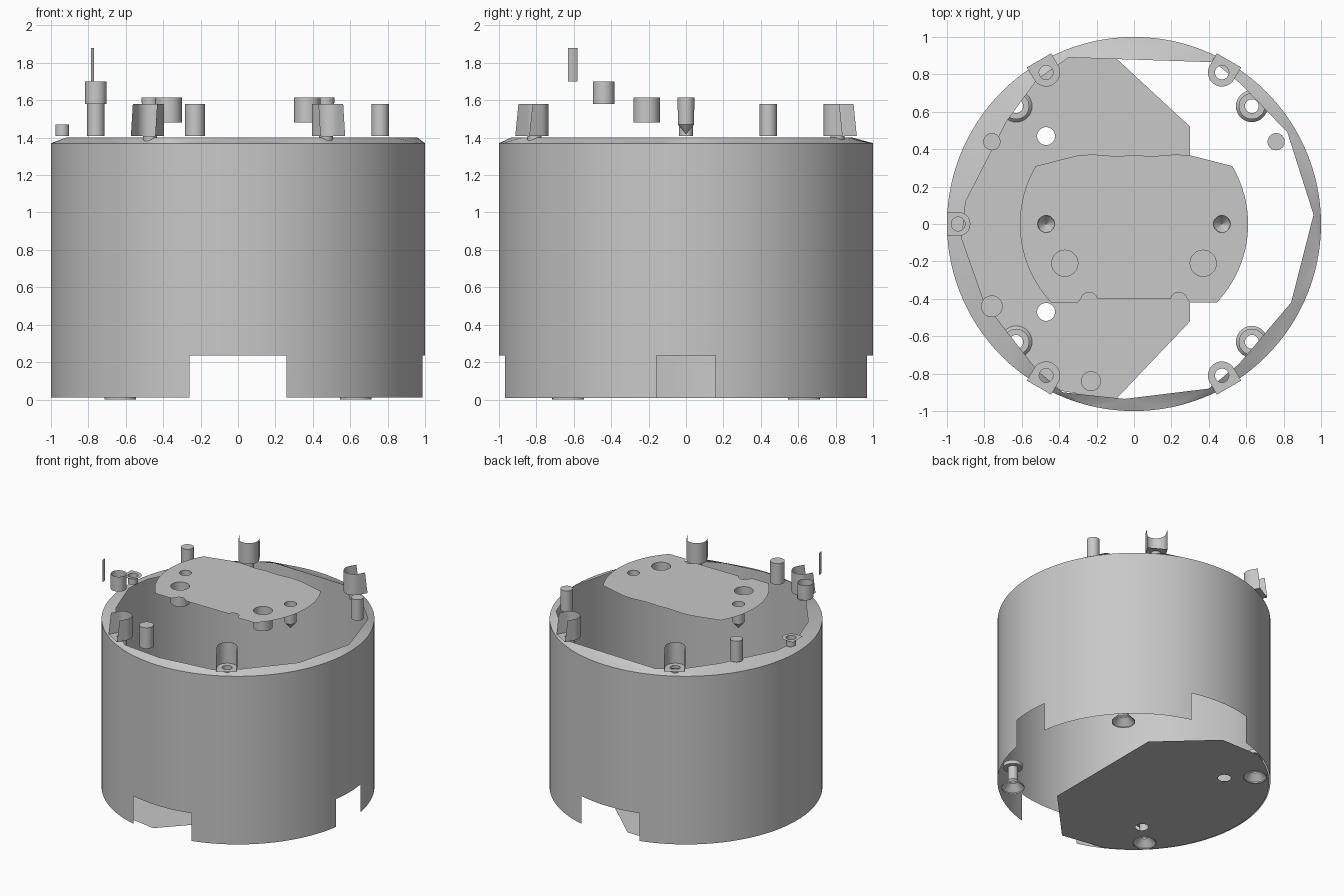
import bpy, bmesh
from math import sin, cos, radians, pi, atan2
from mathutils import Matrix

if "Cube" in bpy.data.objects:
    bpy.data.objects.remove(bpy.data.objects["Cube"])

grey = bpy.data.materials.new("plain_grey")
grey.diffuse_color = (0.58, 0.58, 0.58, 1)
grey.use_nodes = True
grey.node_tree.nodes["Principled BSDF"].inputs["Base Color"].default_value = grey.diffuse_color


def finish(name, bm):
    bmesh.ops.remove_doubles(bm, verts=bm.verts, dist=0.0005)
    me = bpy.data.meshes.new(name)
    bm.to_mesh(me)
    bm.free()
    me.materials.append(grey)
    ob = bpy.data.objects.new(name, me)
    bpy.context.collection.objects.link(ob)
    bpy.ops.object.select_all(action='DESELECT')
    ob.select_set(True)
    bpy.context.view_layer.objects.active = ob
    bpy.ops.object.shade_smooth_by_angle(angle=radians(30))
    return ob


def arc(cx, cy, r, a0=0, a1=360, n=32):
    full = abs(a1 - a0) == 360
    k = n if full else n + 1
    return [(cx + r * cos(radians(a0 + (a1 - a0) * i / n)),
             cy + r * sin(radians(a0 + (a1 - a0) * i / n))) for i in range(k)]


def sheet(bm, loops):
    """Fill flat loops (first outer, rest holes); each loop is (points, z)."""
    edges = []
    for pts, z in loops:
        vs = [bm.verts.new((x, y, z)) for x, y in pts]
        edges += [bm.edges.new((vs[i - 1], vs[i])) for i in range(len(vs))]
    geom = bmesh.ops.triangle_fill(bm, edges=edges, use_beauty=True, normal=(0, 0, 1))["geom"]
    for f in geom:
        if isinstance(f, bmesh.types.BMFace):
            f.normal_update()
            if f.normal.z < 0:
                f.normal_flip()


def tube(bm, x, y, rings, n=32):
    """Round open surface through (radius, z) rings; radius 0 closes it."""
    prev = None
    for r, z in rings:
        cur = [bm.verts.new((px, py, z)) for px, py in arc(x, y, max(r, 0.002), n=n)]
        if prev:
            for i in range(n):
                bm.faces.new((prev[i - 1], prev[i], cur[i], cur[i - 1]))
        if r == 0:
            bm.faces.new(cur)
        prev = cur


# outer drum with cable notches at front, back and right
bm = bmesh.new()
N = 120
levels = [0.01, 0.235, 1.37]
rows = [[bm.verts.new((x, y, z)) for x, y in arc(0, 0, 1, n=N)] for z in levels]
for i in range(N):
    mid = (i + 0.5) * 360 / N
    notch = abs(mid - 90) < 15 or abs(mid - 270) < 15 or min(mid, 360 - mid) < 9
    j = (i + 1) % N
    for k in range(2):
        if k == 0 and notch:
            continue
        bm.faces.new((rows[k][i], rows[k][j], rows[k + 1][j], rows[k + 1][i]))
finish("drum_wall", bm)

# irregular rim sloping slightly up to its inner edge
inner = [(.43, .865), (-.35, .89), (-.52, .77), (-.68, .55), (-.9, .12), (-.92, -.08),
         (-.8, -.42), (-.66, -.6), (-.52, -.78), (-.38, -.9), (-.05, -.935), (.4, -.88),
         (.56, -.75), (.84, -.42), (.96, .05), (.82, .49), (.57, .75)]
bm = bmesh.new()
sheet(bm, [(arc(0, 0, 1, n=N), 1.37), (inner, 1.4)])
finish("top_rim", bm)

# partial floor with screw openings
bm = bmesh.new()
floor = [(.3, .52), (-.1, .89)] + arc(0, 0, .99, 116, 243, 48) + [(-.1, -.94), (.3, -.52)]
holes = [(arc(-.47, s * .47, .048), .008) for s in (1, -1)]
holes += [(arc(-.63, s * .63, .085), .008) for s in (1, -1)]
sheet(bm, [(floor, .008)] + holes)
finish("floor_plate", bm)

# floating top plate with blind holes
bm = bmesh.new()
Z = 1.615
right = arc(0, 0, .61, -43.5, 30.5, 24)
left = [(-x, y) for x, y in reversed(right)]
bump_l = arc(-.24, -.41, .045, 165, 15, 10)
bump_r = arc(.24, -.41, .045, 165, 15, 10)
plate = (right + [(.3, .367), (.22, .372), (.1, .362), (0, .368), (-.1, .362), (-.22, .372), (-.3, .367)]
         + left + [(-.3, -.42)] + bump_l + bump_r + [(.3, -.42)])
sheet(bm, [(plate, Z)] + [(arc(s * .37, -.21, .07), Z) for s in (1, -1)]
      + [(arc(s * .47, 0, .045), Z) for s in (1, -1)])
for s in (1, -1):
    tube(bm, s * .37, -.21, [(.07, Z), (.07, 1.48), (0, 1.48)])
    tube(bm, s * .47, 0, [(.045, Z), (.043, 1.47), (0, 1.42)])
finish("top_plate", bm)

# countersunk foot screw holes
for sx in (1, -1):
    for sy in (1, -1):
        bm = bmesh.new()
        tube(bm, sx * .63, sy * .63, [(.085, 0), (.085, .01), (.037, .06), (.037, .17),
                                      (.07, .17), (.07, .2)])
        finish("foot_screw_hole", bm)


def pocket(name, x, y, r, z0, z1, reach):
    """Open-sided screw pocket facing outwards: U floor, U wall and lower tube."""
    bm = bmesh.new()
    back = arc(0, 0, r, 90, 270, 20)
    sheet(bm, [(back + [(reach, -r), (reach, r)], z0), (arc(0, 0, .037), z0)])
    tube(bm, 0, 0, [(.037, z0), (.037, z0 - .06)])
    if z1 > z0:
        low = [(reach, r)] + back + [(reach, -r)]
        high = [(reach - .02, r)] + back + [(reach - .02, -r)]
        a = [bm.verts.new((*p, z0)) for p in low]
        b = [bm.verts.new((*p, z1)) for p in high]
        for i in range(len(a) - 1):
            bm.faces.new((a[i], a[i + 1], b[i + 1], b[i]))
    bm.transform(Matrix.Translation((x, y, 0)) @ Matrix.Rotation(atan2(y, x), 4, 'Z'))
    finish(name, bm)


for sx in (1, -1):
    for sy in (1, -1):
        pocket("rim_screw_pocket", sx * .47, sy * .81, .075, 1.41, 1.58, .075)
pocket("side_screw_pocket", -.94, 0, .065, 1.47, 1.47, .06)

# free-standing pins, closed on top
for x, y, r in [(-.23, -.84, .053), (.76, .44, .046), (-.76, .44, .046)]:
    bm = bmesh.new()
    tube(bm, x, y, [(r, 1.41), (r, 1.58), (0, 1.58)])
    finish("round_pin", bm)

# open cup and thin strip above the left side
bm = bmesh.new()
tube(bm, -.76, -.44, [(.058, 1.7), (.058, 1.58), (0, 1.58)])
finish("open_cup", bm)
bm = bmesh.new()
strip = [(-.785, -.58), (-.772, -.6), (-.77, -.63)]
a, b = [[bm.verts.new((x, y, z)) for x, y in strip] for z in (1.7, 1.88)]
for i in range(2):
    bm.faces.new((a[i], a[i + 1], b[i + 1], b[i]))
finish("thin_strip", bm)
